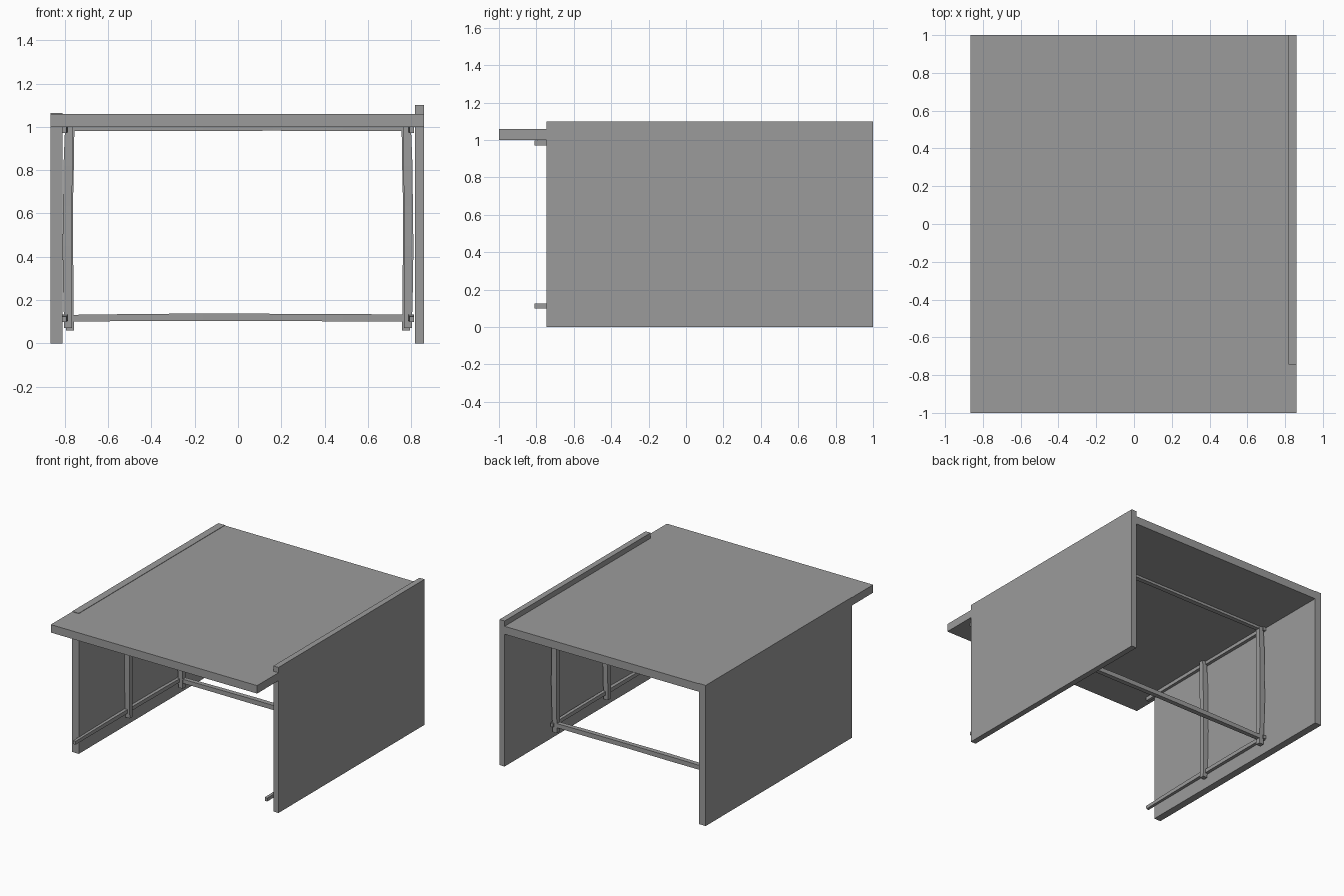
import bpy
import bmesh
from mathutils import Vector

cube = bpy.data.objects.get("Cube")
if cube:
    bpy.data.objects.remove(cube, do_unlink=True)

grey = bpy.data.materials.new("plain grey")
grey.use_nodes = True
colour = (0.33, 0.33, 0.33, 1)
grey.diffuse_color = colour
grey.node_tree.nodes["Principled BSDF"].inputs["Base Color"].default_value = colour


def finish(name, bm):
    bmesh.ops.recalc_face_normals(bm, faces=bm.faces)
    mesh = bpy.data.meshes.new(name)
    bm.to_mesh(mesh)
    bm.free()
    mesh.materials.append(grey)
    obj = bpy.data.objects.new(name, mesh)
    bpy.context.collection.objects.link(obj)
    return obj


def slab(name, low, high):
    """Box between two opposite corners."""
    bm = bmesh.new()
    bmesh.ops.create_cube(bm, size=1)
    low, high = Vector(low), Vector(high)
    for v in bm.verts:
        v.co = (low + high) / 2 + v.co * (high - low)
    return finish(name, bm)


def pole(name, start, end, widths, bow):
    """Rough square pole: bows sideways and swells a little along its length."""
    start, end, bow = Vector(start), Vector(end), Vector(bow)
    along = (end - start).normalized()
    side = Vector((0, 1, 0)) if abs(along.x) > 0.5 else Vector((1, 0, 0))
    up = along.cross(side)
    bm = bmesh.new()
    rings = []
    swell = [0.9, 1.0, 1.08, 1.0, 1.06, 0.92]
    for i, s in enumerate(swell):
        t = i / (len(swell) - 1)
        centre = start.lerp(end, t) + bow * (4 * t * (1 - t))
        rings.append([bm.verts.new(centre + side * a * widths[0] * s / 2
                                   + up * b * widths[1] * s / 2)
                      for a, b in ((-1, -1), (1, -1), (1, 1), (-1, 1))])
    for r, q in zip(rings, rings[1:]):
        for k in range(4):
            bm.faces.new((r[k], r[(k + 1) % 4], q[(k + 1) % 4], q[k]))
    bm.faces.new(rings[0])
    bm.faces.new(rings[-1])
    return finish(name, bm)


# Roof and side walls
slab("roof", (-0.865, -1, 1.0), (0.86, 1, 1.06))
slab("right_wall", (-0.865, -0.745, 0), (-0.81, 1, 1.063))
slab("left_wall", (0.817, -0.745, 0), (0.86, 1, 1.1))

# Pole frame lining each wall
back_y, middle_y = 0.44, -0.18
for label, s in (("right", -1), ("left", 1)):
    pole(label + "_back_post", (s * 0.776, back_y, 0.06), (s * 0.774, back_y, 1.01),
         (0.04, 0.04), (s * 0.008, 0, 0))
    pole(label + "_middle_post", (s * 0.785, middle_y, 0.07), (s * 0.78, middle_y, 1.01),
         (0.04, 0.038), (s * 0.006, 0, 0))
    pole(label + "_lower_rail", (s * 0.802, -0.81, 0.112), (s * 0.795, 0.47, 0.116),
         (0.024, 0.028), (0, 0, 0.004))
    pole(label + "_upper_rail", (s * 0.802, -0.81, 0.985), (s * 0.795, 0.47, 0.988),
         (0.024, 0.03), (0, 0, 0.004))

# Cross rails joining the back posts
pole("lower_cross_rail", (-0.81, back_y, 0.116), (0.81, back_y, 0.116),
     (0.035, 0.033), (0, 0, 0.004))
pole("upper_cross_rail", (-0.81, back_y, 0.993), (0.81, back_y, 0.993),
     (0.035, 0.026), (0, 0, 0.002))
